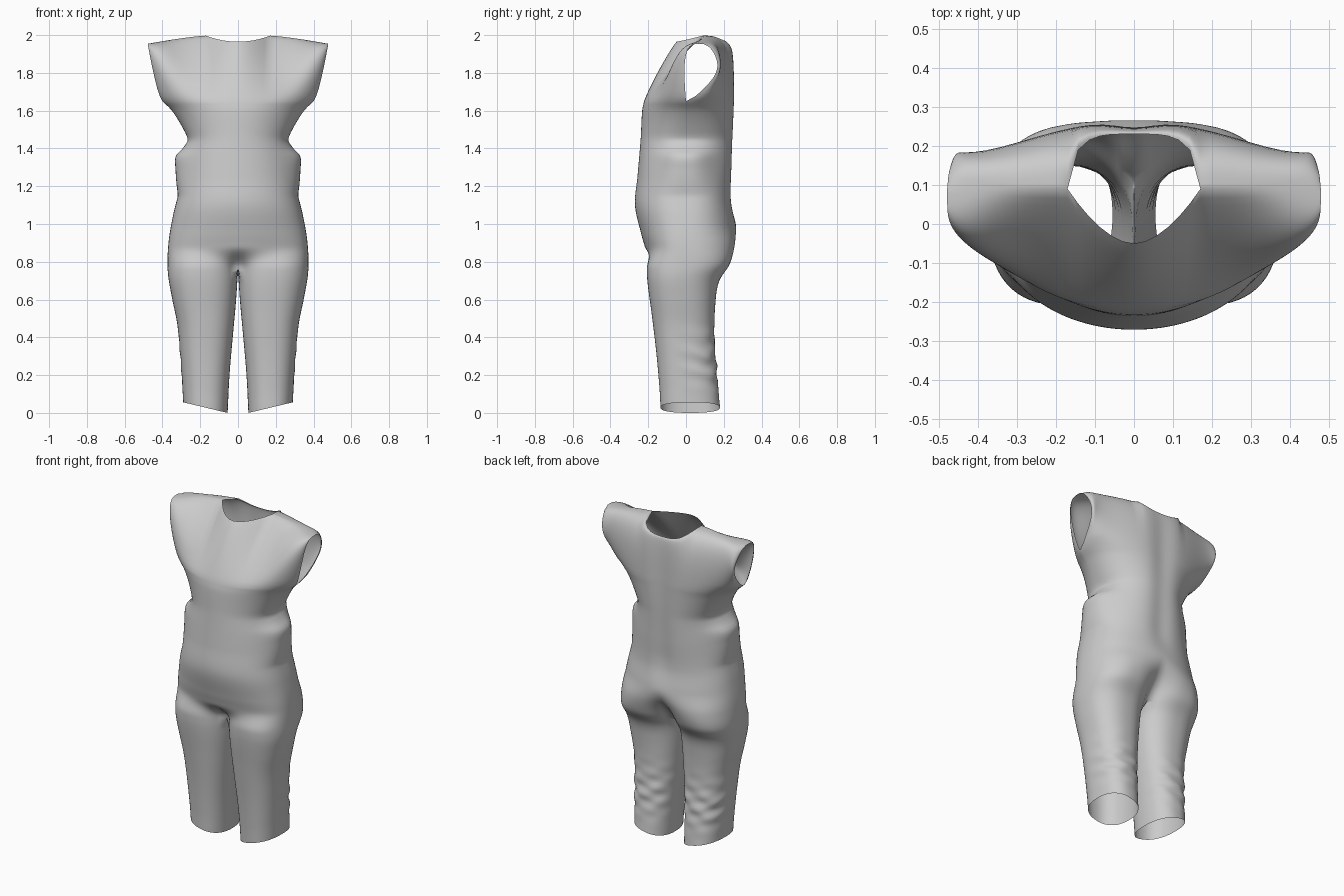
import bpy, bmesh
from math import sin, cos, pi, radians, exp, copysign

if "Cube" in bpy.data.objects:
    bpy.data.objects.remove(bpy.data.objects["Cube"])


def curve(pts):
    """Smooth interpolation through (z, value) pairs sorted by z."""
    def slope(i):
        a, b = pts[max(i - 1, 0)], pts[min(i + 1, len(pts) - 1)]
        return (b[1] - a[1]) / (b[0] - a[0])

    def f(z):
        z = min(max(z, pts[0][0]), pts[-1][0])
        i = 0
        while i < len(pts) - 2 and z > pts[i + 1][0]:
            i += 1
        (z0, v0), (z1, v1) = pts[i], pts[i + 1]
        h = z1 - z0
        t = (z - z0) / h
        return (v0 * (1 + 2 * t) * (1 - t) ** 2 + v1 * t * t * (3 - 2 * t)
                + h * slope(i) * t * (1 - t) ** 2 - h * slope(i + 1) * t * t * (1 - t))
    return f


def lerp(a, b, t):
    return a + (b - a) * t


def step(a, b, x):
    t = min(max((x - a) / (b - a), 0), 1)
    return t * t * (3 - 2 * t)


def spow(v, e):
    return copysign(abs(v) ** e, v)


# Profiles by height: half width, side fold, front depth, back depth, inner leg
width = curve([(0, .29), (.1, .295), (.3, .308), (.45, .322), (.6, .35), (.75, .372), (.9, .368),
               (1.05, .343), (1.16, .316), (1.3, .29), (1.44, .266),
               (1.5, .288), (1.6, .35), (1.65, .40)])
fold = curve([(1.15, 0), (1.22, .022), (1.29, .039), (1.36, .052), (1.4, .024), (1.44, 0)])
front = curve([(0, -.135), (.1, -.14), (.3, -.157), (.5, -.18), (.7, -.205), (.85, -.212),
               (.95, -.238), (1.1, -.27), (1.25, -.257), (1.45, -.24), (1.6, -.232), (1.65, -.222)])
back = curve([(0, .18), (.2, .163), (.4, .15), (.6, .158), (.7, .178), (.8, .24), (.9, .276),
              (1.0, .265), (1.12, .247), (1.3, .252), (1.5, .26), (1.65, .263)])
inner = curve([(0, .055), (.2, .045), (.4, .028), (.6, .01), (.76, 0)])

CROTCH, ARMPIT = .76, 1.65
H = 24                 # columns from centre to side seam
M = 2 * H              # half ring ends at column M
K = 8                  # inner-thigh segments
JN = 6                 # column at the corner of the neckline
bm = bmesh.new()


def leg_point(theta, z):
    xi, xo, F, B = inner(z), width(z), front(z), back(z)
    a, yc, d = (xo - xi) / 2, (F + B) / 2, (B - F) / 2
    return (xi + xo) / 2 + a * spow(cos(theta), .85), yc + d * spow(sin(theta), .85)


def theta_at(j):
    return radians(-150 + 300 * j / M)


def torso_point(j, z):
    phi = pi * j / M
    c = cos(phi)
    x = width(z) * sin(phi) + fold(z) * sin(phi) ** 10
    e = lerp(.8, 1.3 if c > 0 else .85, step(1.35, 1.65, z))
    y = copysign(abs(c) ** e, c) * abs(front(z) if c > 0 else back(z)) if abs(c) > 1e-6 else 0
    y = -y
    if c < 0:          # hollow along the spine, wide shoulder blades
        y -= .016 * exp(-(x / .07) ** 2) * step(.95, 1.2, z)
    # blend towards the two legs
    k = lerp(step(1.0, CROTCH, z), step(.88, CROTCH, z), (1 + c) / 2)
    lx, ly = leg_point(theta_at(j), z)
    x, y = lerp(x, lx, k), lerp(y, ly, k)
    return (0 if j in (0, M) else x), y


def bridge(r0, r1):
    for a, b, c, d in zip(r0, r0[1:], r1[1:], r1):
        bm.faces.new((a, b, c, d))


# Torso, crotch to armpit
rows = []
NT = 60
for i in range(NT + 1):
    z = lerp(CROTCH, ARMPIT, i / NT)
    rows.append([bm.verts.new((*torso_point(j, z), z)) for j in range(M + 1)])
for a, b in zip(rows, rows[1:]):
    bridge(a, b)

# Leg, crotch to slanted hem, with knee wrinkles
thetas = [theta_at(j) for j in range(M + 1)] + [radians(150 + 60 * i / K) for i in range(1, K)]
crotch_inner = [bm.verts.new((0, leg_point(t, CROTCH)[1], CROTCH)) for t in thetas[M + 1:]]
prev = rows[0] + crotch_inner
NL = 50
for i in range(1, NL + 1):
    r = i / NL
    ring = []
    for n, t in enumerate(thetas):
        zr = CROTCH * (1 - r)
        x, y = leg_point(t, zr)
        if n >= M or n == 0:
            x *= step(-.02, .1, r)
        across = (x - inner(zr)) / (width(zr) - inner(zr))
        z = CROTCH - (CROTCH - .056 * across) * r
        amp = .004 * exp(-((z - .27) / .13) ** 2) * step(-.4, .6, sin(t))
        y += amp * (sin(z * 55 + 5 * cos(t)) + .6 * sin(z * 83 - 4 * cos(t)))
        x += 1.3 * amp * sin(z * 62 + 2 * sin(t)) * max(cos(t), 0)
        ring.append(bm.verts.new((x, y, z)))
    bridge(prev + prev[:1], ring + ring[:1])
    prev = ring

# Shoulders and sleeve: front and back sheets rise to a shared shoulder line
TN = sin(pi * JN / M)


def top_point(t, is_front):
    if t <= TN + 1e-6:
        u = min(t / TN, 1)
        if is_front:
            return .17 * u, -.05 + .14 * u ** 1.8, 1.965 + .032 * u * u
        return .17 * u, .09 + .14 * (1 - u ** 4) ** .5, 1.935 + .062 * u ** 3
    v = (t - TN) / (1 - TN)
    return .17 + .308 * v, .09, 1.997 - .043 * v ** 1.3


NS = 18
for is_front in (True, False):
    cols = range(H + 1) if is_front else range(H, M + 1)
    prev = [rows[-1][j] for j in cols]
    base = [v.co.copy() for v in prev]
    for i in range(1, NS + 1):
        s = i / NS
        new = []
        for j, p in zip(cols, base):
            t = sin(pi * j / M)
            x1, y1, z1 = top_point(t, is_front)
            n = lerp(1.1, 4, t ** 6) if is_front else lerp(3.2, 1.1, t ** 6)
            c, q = max(cos(s * pi / 2), 0), sin(s * pi / 2)
            norm = (c ** n + q ** n) ** (1 / n)
            c, q = c / norm, q / norm
            y = y1 + (p.y - y1) * c
            if is_front:
                y -= .012 * t ** 4 * sin(pi * s)
            else:
                y += .12 * t ** 6 * max(sin(pi * s), 0) ** .6
            new.append(bm.verts.new((lerp(p.x, x1, q ** .7), y, lerp(p.z, z1, q))))
        bridge(prev, new)
        prev = new

# Join the shoulder seam, mirror the half garment
bmesh.ops.remove_doubles(bm, verts=bm.verts, dist=.0004)
for v in bm.verts:
    if abs(v.co.x) < .0005:
        v.co.x = 0
geom = bm.verts[:] + bm.edges[:] + bm.faces[:]
bmesh.ops.mirror(bm, geom=geom, axis='X', merge_dist=.0004)
bmesh.ops.remove_doubles(bm, verts=bm.verts, dist=.0004)
bmesh.ops.recalc_face_normals(bm, faces=bm.faces)
for f in bm.faces:
    f.smooth = True

mesh = bpy.data.meshes.new("jumpsuit")
bm.to_mesh(mesh)
bm.free()
suit = bpy.data.objects.new("jumpsuit", mesh)
bpy.context.collection.objects.link(suit)
